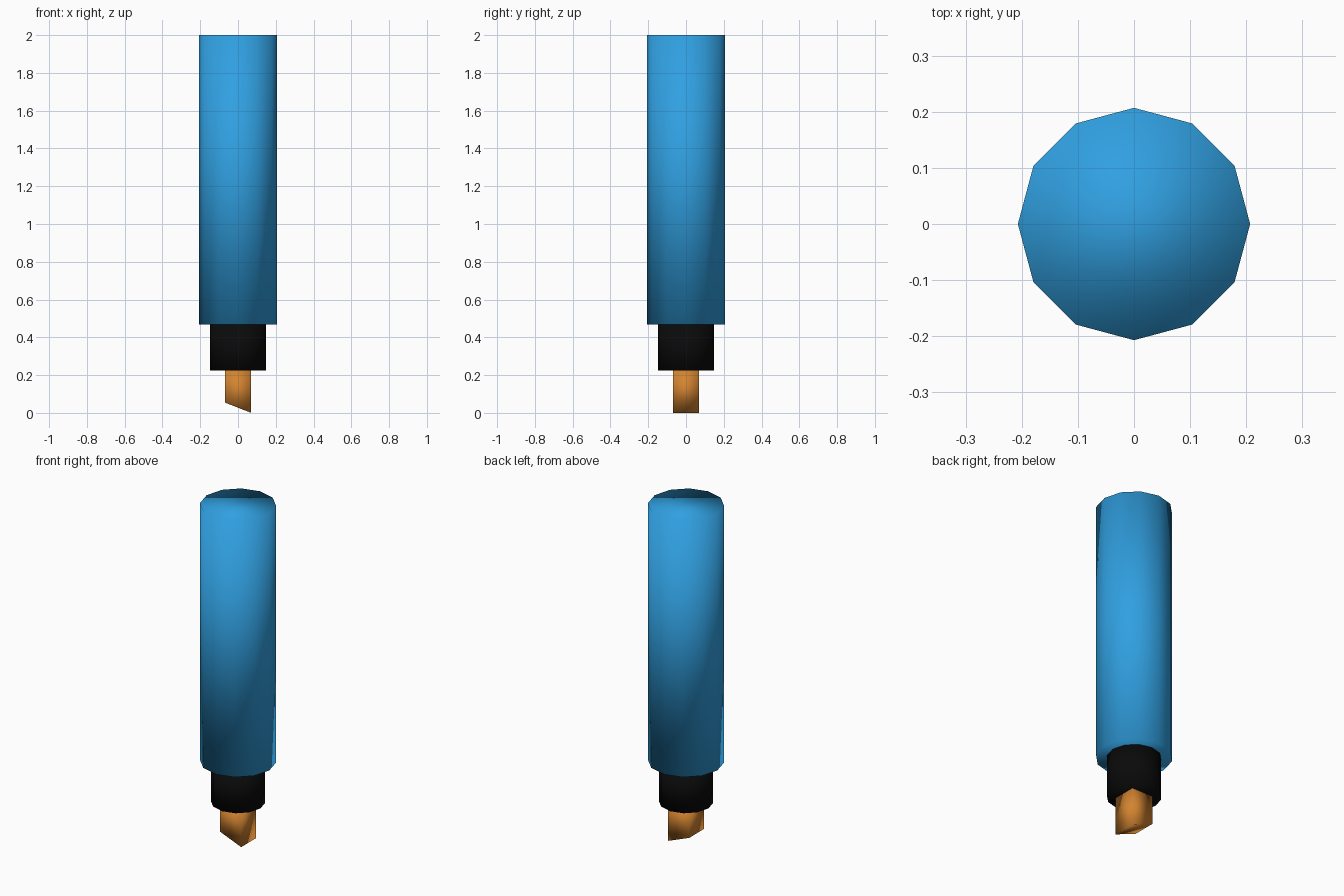
import bpy
import bmesh
import math

if "Cube" in bpy.data.objects:
    bpy.data.objects.remove(bpy.data.objects["Cube"])


def finish(obj, name, color):
    """Name, colour and fully smooth-shade one part."""
    obj.name = name
    mat = bpy.data.materials.new(name + "_color")
    mat.diffuse_color = (*color, 1.0)
    mat.use_nodes = True
    mat.node_tree.nodes["Principled BSDF"].inputs["Base Color"].default_value = mat.diffuse_color
    obj.data.materials.append(mat)
    for poly in obj.data.polygons:
        poly.use_smooth = True


def barrel(name, radius, z0, z1, color):
    """Twelve-sided cylinder with a corner on the x axis."""
    bpy.ops.mesh.primitive_cylinder_add(
        vertices=12, radius=radius, depth=z1 - z0,
        location=(0, 0, (z0 + z1) / 2))
    finish(bpy.context.object, name, color)


# Main barrel and the dark collar below it
barrel("body", 0.207, 0.468, 2.0, (0.03, 0.35, 0.75))
barrel("collar", 0.148, 0.225, 0.468, (0.003, 0.003, 0.003))

# Chisel nib: a square bar whose foot slopes down toward +x
half, top, heel = 0.07, 0.225, 0.055
mesh = bpy.data.meshes.new("nib")
bm = bmesh.new()
bmesh.ops.create_cube(bm, size=2 * half)
for v in bm.verts:
    v.co.z = top if v.co.z > 0 else (0.0 if v.co.x > 0 else heel)
bm.to_mesh(mesh)
bm.free()
nib = bpy.data.objects.new("nib", mesh)
bpy.context.collection.objects.link(nib)
finish(nib, "nib", (0.65, 0.23, 0.03))
